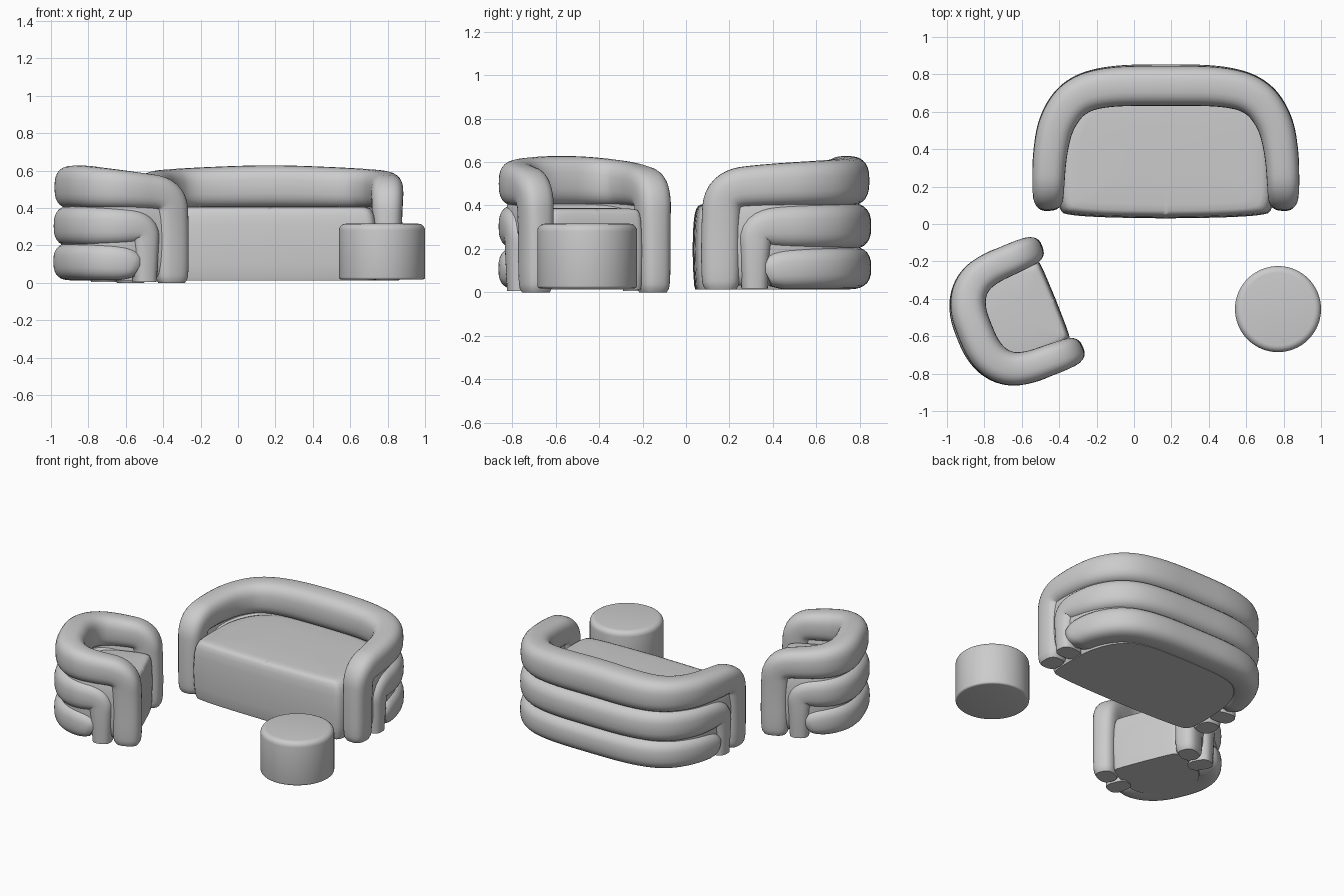
import bpy, bmesh, math
from mathutils import Vector

cube = bpy.data.objects.get("Cube")
if cube:
    bpy.data.objects.remove(cube)

fabric = bpy.data.materials.new("grey_fabric")
fabric.use_nodes = True
GREY = (0.6, 0.6, 0.6, 1)
fabric.diffuse_color = GREY
fabric.node_tree.nodes["Principled BSDF"].inputs["Base Color"].default_value = GREY


def smooth_line(pts, rounds=3):
    """Corner cutting that keeps both end points."""
    pts = [Vector(p) for p in pts]
    for _ in range(rounds):
        out = [pts[0]]
        for a, b in zip(pts, pts[1:]):
            out += [a.lerp(b, 0.25), a.lerp(b, 0.75)]
        pts = out + [pts[-1]]
    return pts


class Line:
    """Polyline that can be sampled by distance (on its first two axes)."""
    def __init__(self, pts):
        self.pts, self.dist = pts, [0]
        for a, b in zip(pts, pts[1:]):
            self.dist.append(self.dist[-1] + (b - a).xy.length)
        self.length = self.dist[-1]

    def at(self, s):
        i = 0
        while i < len(self.pts) - 2 and self.dist[i + 1] < s:
            i += 1
        a, b = self.pts[i], self.pts[i + 1]
        return a + (b - a) * ((s - self.dist[i]) / (self.dist[i + 1] - self.dist[i]))

    def tangent(self, s, e=0.015):
        s = min(max(s, e), self.length - e)
        return (self.at(s + e) - self.at(s - e)).xy.normalized()


def finish(name, bm, loc, rot, angle=50):
    bmesh.ops.recalc_face_normals(bm, faces=bm.faces)
    me = bpy.data.meshes.new(name)
    bm.to_mesh(me)
    bm.free()
    ob = bpy.data.objects.new(name, me)
    bpy.context.collection.objects.link(ob)
    ob.data.materials.append(fabric)
    ob.location, ob.rotation_euler = loc, (0, 0, rot)
    bpy.ops.object.select_all(action='DESELECT')
    ob.select_set(True)
    bpy.context.view_layer.objects.active = ob
    bpy.ops.object.shade_smooth_by_angle(angle=math.radians(angle))
    return ob


def skin(rings):
    """Join closed rings of points and cap both ends."""
    bm = bmesh.new()
    loops = [[bm.verts.new(p) for p in r] for r in rings]
    n = len(loops[0])
    for a, b in zip(loops, loops[1:]):
        for i in range(n):
            j = (i + 1) % n
            bm.faces.new((a[i], a[j], b[j], b[i]))
    bm.faces.new(loops[0])
    bm.faces.new(loops[-1])
    return bm


def spow(v, p):
    return math.copysign(abs(v) ** p, v)


def roll(name, plan, half, loc, rot, sides=28, power=2 / 2.7):
    """Padded roll on the curved wall; half = (distance, height, half height, half depth)."""
    other = [(plan.length - s, z, h, t) for s, z, h, t in reversed(half[:-1])]
    path = Line(smooth_line(half + other))
    count = int(path.length / 0.018)
    rings = []
    for k in range(count + 1):
        d = path.length * k / count
        s, z, h, t = path.at(d)
        tx, tz = path.tangent(d)
        if k in (0, count) and abs(tz) > 0.5:
            tx = 0
        ring = []
        for i in range(sides):
            a = 2 * math.pi * i / sides
            e = h * spow(math.cos(a), power)
            w = t * spow(math.sin(a), power)
            sp = s - e * tz
            p, g = plan.at(sp), plan.tangent(sp)
            ring.append((p.x + g.y * w, p.y - g.x * w, z + e * tx))
        rings.append(ring)
    finish(name, skin(rings), loc, rot)


def seat(name, outline, top, low, centre, loc, rot):
    """Lofted cushion block with softly rounded edges."""
    ring = outline + [(-x, y) for x, y in reversed(outline)]
    ring = smooth_line(ring + ring[:1], 2)[:-1]
    levels = [(low, 0.965), (low + 0.02, 0.98), (0.1, 0.992), (0.2, 1), (top - 0.1, 0.99),
              (top - 0.05, 0.975), (top - 0.025, 0.955), (top - 0.01, 0.93),
              (top - 0.003, 0.89), (top, 0.8), (top + 0.004, 0.4)]
    rings = [[(p.x * k, centre + (p.y - centre) * k, z) for p in ring] for z, k in levels]
    finish(name, skin(rings), loc, rot)


def lounge(name, half_plan, arm, back, low, loc, rot=0):
    """Three stacked rolls wrapping the back and arms."""
    pts = half_plan + [(-x, y) for x, y in reversed(half_plan[:-1])]
    plan = Line(smooth_line(pts))
    m = plan.length / 2
    leg = arm * 0.86
    roll(name + "_top_roll", plan, [
        (0.09, low, 0.07, leg * 0.8), (0.09, low + 0.03, 0.09, leg), (0.09, 0.3, 0.09, leg),
        (0.10, 0.475, 0.09, arm * 0.95), (0.30, 0.495, 0.098, arm),
        (m * 0.75, 0.51, 0.112, back), (m, 0.515, 0.115, back)], loc, rot)
    roll(name + "_middle_roll", plan, [
        (0.245, low + 0.005, 0.06, arm * 0.9), (0.245, 0.18, 0.07, arm),
        (0.25, 0.3, 0.085, arm), (0.42, 0.303, 0.105, arm + 0.005),
        (m, 0.305, 0.11, back + 0.015)], loc, rot)
    roll(name + "_bottom_roll", plan, [
        (0.295, 0.08, 0.06, arm * 0.8), (0.31, 0.09, 0.077, arm),
        (0.38, 0.113, 0.1, arm + 0.005), (m, 0.113, 0.1, back + 0.015)], loc, rot)
    roll(name + "_wall_core", plan, [
        (0.1, 0.23, 0.2, 0.05), (0.3, 0.25, 0.22, 0.06), (m, 0.25, 0.22, 0.06)], loc, rot)


# Sofa
SOFA = (0.17, 0, 0)
lounge("sofa", [(0.625, 0.07), (0.63, 0.2), (0.618, 0.4), (0.58, 0.56), (0.48, 0.69),
                (0.3, 0.738), (0, 0.738)], 0.09, 0.107, 0.012, SOFA)
seat("sofa_seat", [(0, 0.03), (0.3, 0.034), (0.5, 0.045), (0.575, 0.065), (0.58, 0.25),
                   (0.57, 0.45), (0.5, 0.62), (0.36, 0.72), (0, 0.73)],
     0.408, 0.012, 0.4, SOFA, 0)

# Armchair, turned toward the middle
CHAIR, TURN = (-0.641, -0.493, 0), math.radians(112)
lounge("armchair", [(0.288, -0.28), (0.292, -0.18), (0.288, -0.08), (0.285, 0.02), (0.262, 0.115),
                    (0.2, 0.185), (0.11, 0.22), (0, 0.224)], 0.085, 0.095, 0, CHAIR, TURN)
seat("armchair_seat", [(0, -0.24), (0.18, -0.238), (0.235, -0.23), (0.25, -0.1), (0.25, 0.05),
                       (0.18, 0.16), (0.1, 0.2), (0, 0.21)],
     0.385, 0.012, 0, CHAIR, TURN)

# Round pouf
bm = bmesh.new()
bmesh.ops.create_cone(bm, cap_ends=True, segments=64, radius1=0.23, radius2=0.23, depth=0.298)
rims = {n: [e for e in bm.edges if all(v.co.z * n > 0.1 for v in e.verts)] for n in (1, -1)}
bmesh.ops.bevel(bm, geom=rims[1], offset=0.035, segments=5, profile=0.5, affect='EDGES')
rim = [e for e in bm.edges if all(v.co.z < -0.1 for v in e.verts)]
bmesh.ops.bevel(bm, geom=rim, offset=0.012, segments=3, profile=0.5, affect='EDGES')
finish("pouf", bm, (0.77, -0.455, 0.167), 0)
